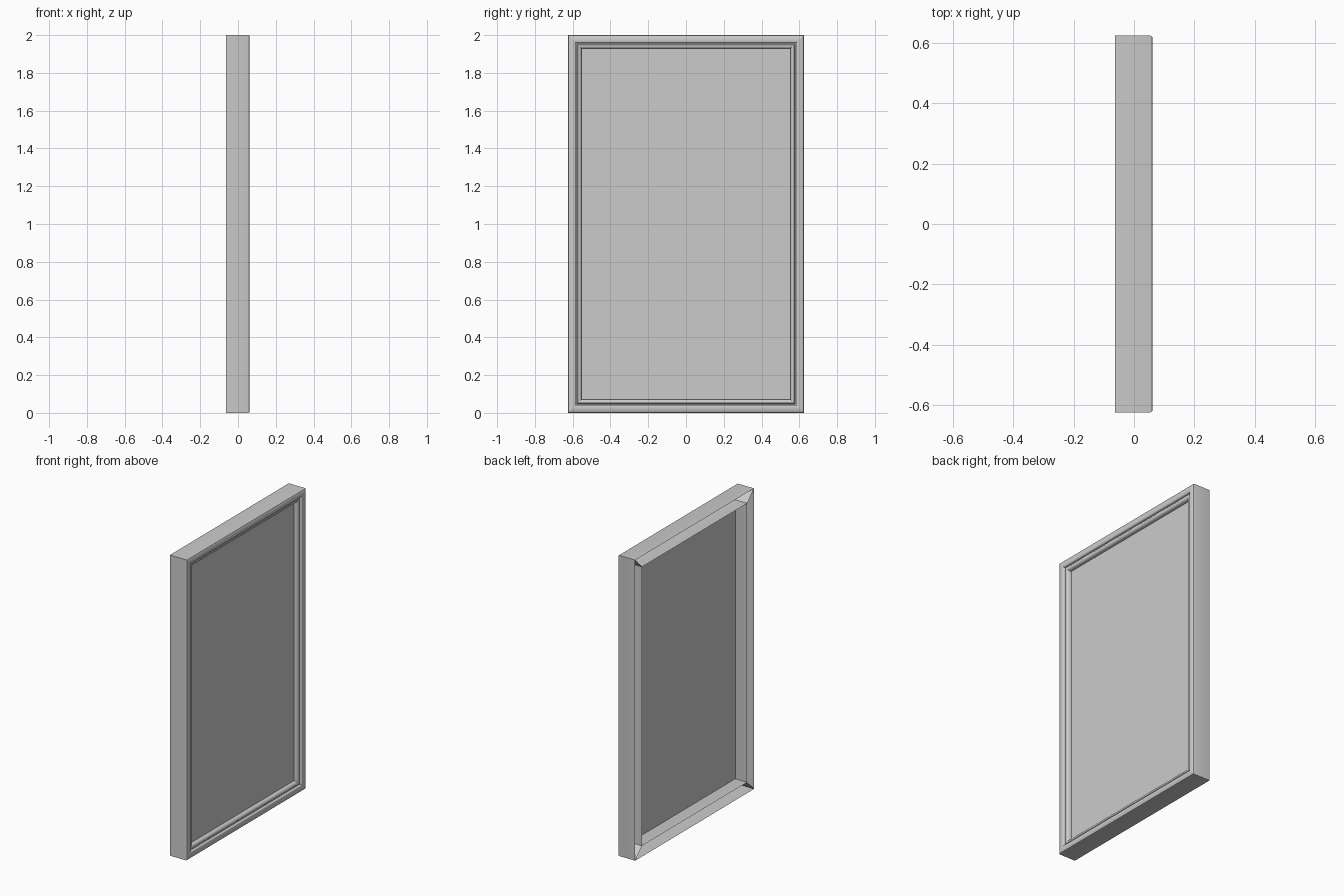
import bpy, bmesh

if "Cube" in bpy.data.objects:
    bpy.data.objects.remove(bpy.data.objects["Cube"])

W, H = 0.625, 2.0      # half width (y), height (z)
BACK, PANEL_X, INSET = -0.0635, 0.024, 0.072

# moulding section: (x depth, distance inward from the outer edge), open at the back
PROFILE = [
    (BACK, 0.0), (0.054, 0.0), (0.059, 0.002), (0.062, 0.007),
    (0.062, 0.034), (0.060, 0.039), (0.056, 0.042),
    (0.046, 0.043), (0.046, 0.048),
    (0.050, 0.052), (0.051, 0.058), (0.049, 0.064), (0.044, 0.069),
    (0.038, INSET), (BACK, INSET),
]


def corner(i, d):
    """Corner i of the rectangle, moved inward by d."""
    y, z = W - d, H / 2 - d
    sy, sz = [(-1, -1), (1, -1), (1, 1), (-1, 1)][i % 4]
    return sy * y, H / 2 + sz * z


def make_object(name, bm):
    mesh = bpy.data.meshes.new(name)
    bm.to_mesh(mesh)
    bm.free()
    ob = bpy.data.objects.new(name, mesh)
    bpy.context.collection.objects.link(ob)
    return ob


# four hollow mitred mouldings, each capped at its mitre cuts
for i, name in enumerate(("bottom_rail", "right_stile", "top_rail", "left_stile")):
    bm = bmesh.new()
    a = [bm.verts.new((x, *corner(i, d))) for x, d in PROFILE]
    b = [bm.verts.new((x, *corner(i + 1, d))) for x, d in PROFILE]
    for k in range(len(PROFILE) - 1):
        bm.faces.new((a[k], a[k + 1], b[k + 1], b[k]))
    bm.faces.new(a[::-1])
    bm.faces.new(b)
    bmesh.ops.recalc_face_normals(bm, faces=bm.faces[:])
    ob = make_object("frame_" + name, bm)
    bpy.ops.object.select_all(action='DESELECT')
    bpy.context.view_layer.objects.active = ob
    ob.select_set(True)
    bpy.ops.object.shade_smooth_by_angle(angle=0.6)

# flat panel held inside the frame
bm = bmesh.new()
bm.faces.new([bm.verts.new((PANEL_X, *corner(i, INSET))) for i in range(4)])
make_object("panel", bm)
